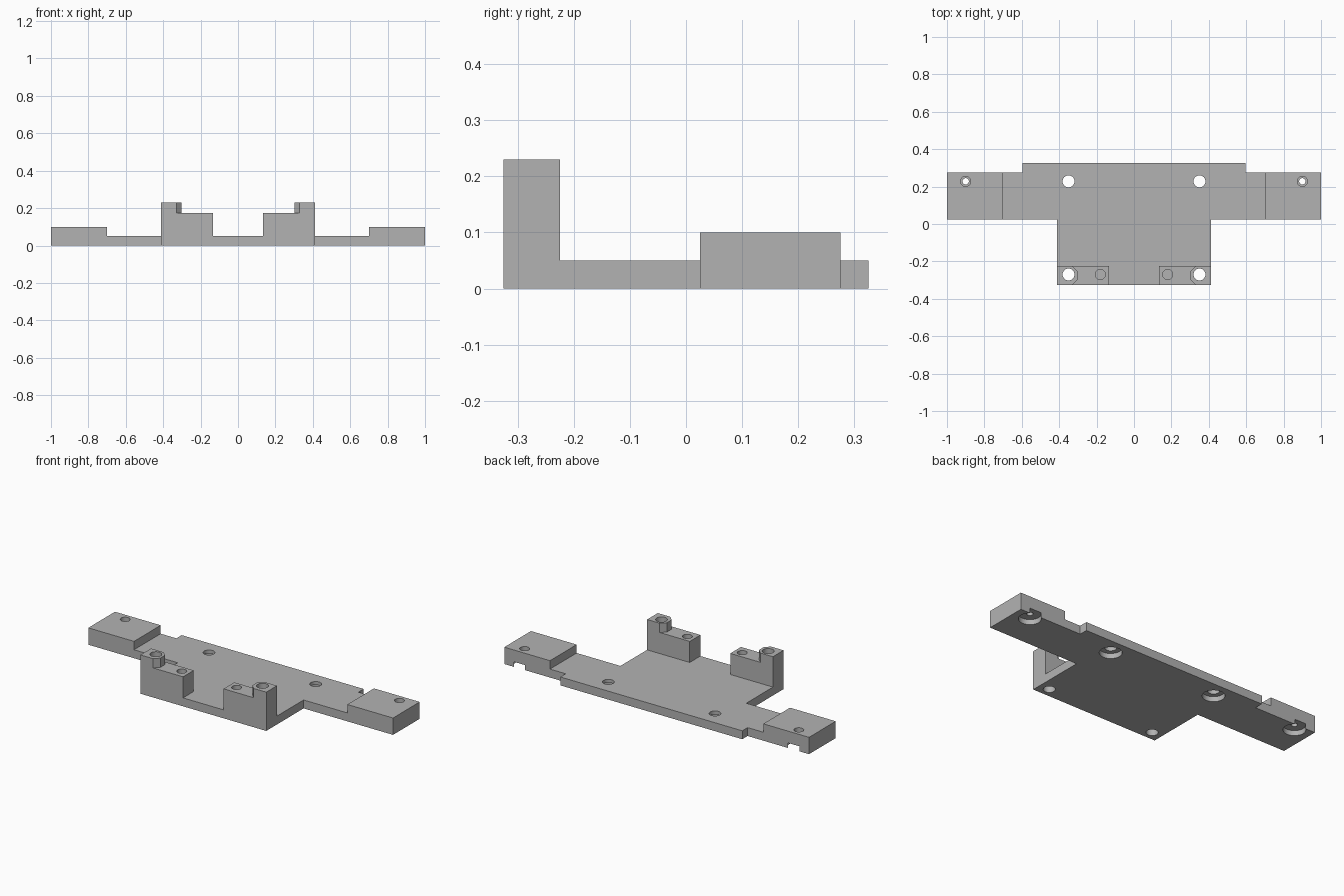
import bpy, bmesh, math

cube = bpy.data.objects.get("Cube")
if cube:
    bpy.data.objects.remove(cube, do_unlink=True)

grey = bpy.data.materials.new("light_grey")
grey.use_nodes = True
colour = (0.45, 0.45, 0.45, 1)
grey.diffuse_color = colour
grey.node_tree.nodes["Principled BSDF"].inputs["Base Color"].default_value = colour


def prism(name, outline, z0, z1):
    """Extrude an xy outline from z0 to z1."""
    bm = bmesh.new()
    base = bm.faces.new([bm.verts.new((x, y, z0)) for x, y in outline])
    top = bmesh.ops.extrude_face_region(bm, geom=[base])["geom"]
    verts = [v for v in top if isinstance(v, bmesh.types.BMVert)]
    bmesh.ops.translate(bm, verts=verts, vec=(0, 0, z1 - z0))
    bmesh.ops.recalc_face_normals(bm, faces=bm.faces)
    mesh = bpy.data.meshes.new(name)
    bm.to_mesh(mesh)
    bm.free()
    mesh.materials.append(grey)
    obj = bpy.data.objects.new(name, mesh)
    bpy.context.collection.objects.link(obj)
    return obj


def box(name, x0, x1, y0, y1, z0, z1):
    return prism(name, [(x0, y0), (x1, y0), (x1, y1), (x0, y1)], z0, z1)


def drill(x, y, radius, z0, z1):
    turn = math.tau / 32
    ring = [(x + radius * math.cos(i * turn), y + radius * math.sin(i * turn))
            for i in range(32)]
    return prism("hole_cutter", ring, z0, z1)


def combine(body, other, operation):
    mod = body.modifiers.new(operation.lower(), "BOOLEAN")
    mod.operation = operation
    mod.solver = "EXACT"
    mod.object = other
    bpy.context.view_layer.objects.active = body
    bpy.ops.object.modifier_apply(modifier=mod.name)
    bpy.data.objects.remove(other, do_unlink=True)


# Base plate: body, side arms and rear strip in one outline
FRONT, REAR = -0.325, 0.325
ARM_FRONT, ARM_REAR = 0.025, 0.275
BODY, STRIP, THICK = 0.413, 0.597, 0.05
half = [(BODY, FRONT), (BODY, ARM_FRONT), (1, ARM_FRONT),
        (1, ARM_REAR), (STRIP, ARM_REAR), (STRIP, REAR)]
plate = prism("mounting_plate", half + [(-x, y) for x, y in reversed(half)], 0, THICK)

for s in (-1, 1):
    # Raised end pad, front ledge and chamfered post
    combine(plate, box("end_pad", *sorted((s * 0.7, s)), ARM_FRONT, ARM_REAR, 0, 0.1), "UNION")
    combine(plate, box("ledge", *sorted((s * 0.133, s * BODY)), FRONT, -0.225, 0, 0.175), "UNION")
    post = [(BODY, FRONT), (BODY, -0.225), (0.33, -0.225), (0.302, -0.253),
            (0.302, -0.297), (0.33, FRONT)]
    combine(plate, prism("post", [(s * x, y) for x, y in post], 0, 0.23), "UNION")

for s in (-1, 1):
    # Through holes in posts and plate, blind holes in the ledges
    combine(plate, drill(s * 0.35, -0.27, 0.032, -0.1, 0.3), "DIFFERENCE")
    combine(plate, drill(s * 0.35, 0.228, 0.032, -0.1, 0.3), "DIFFERENCE")
    combine(plate, drill(s * 0.18, -0.27, 0.027, 0.06, 0.3), "DIFFERENCE")
    # Stepped holes in the end pads
    combine(plate, drill(s * 0.9, 0.228, 0.017, -0.1, 0.3), "DIFFERENCE")
    combine(plate, drill(s * 0.9, 0.228, 0.027, 0.06, 0.3), "DIFFERENCE")
    # Recesses underneath
    for x in (0.35, 0.9):
        combine(plate, drill(s * x, 0.228, 0.06, -0.1, 0.03), "DIFFERENCE")

# Smooth hole walls, crisp edges
plate.select_set(True)
bpy.context.view_layer.objects.active = plate
bpy.ops.object.shade_smooth_by_angle(angle=math.radians(30))
